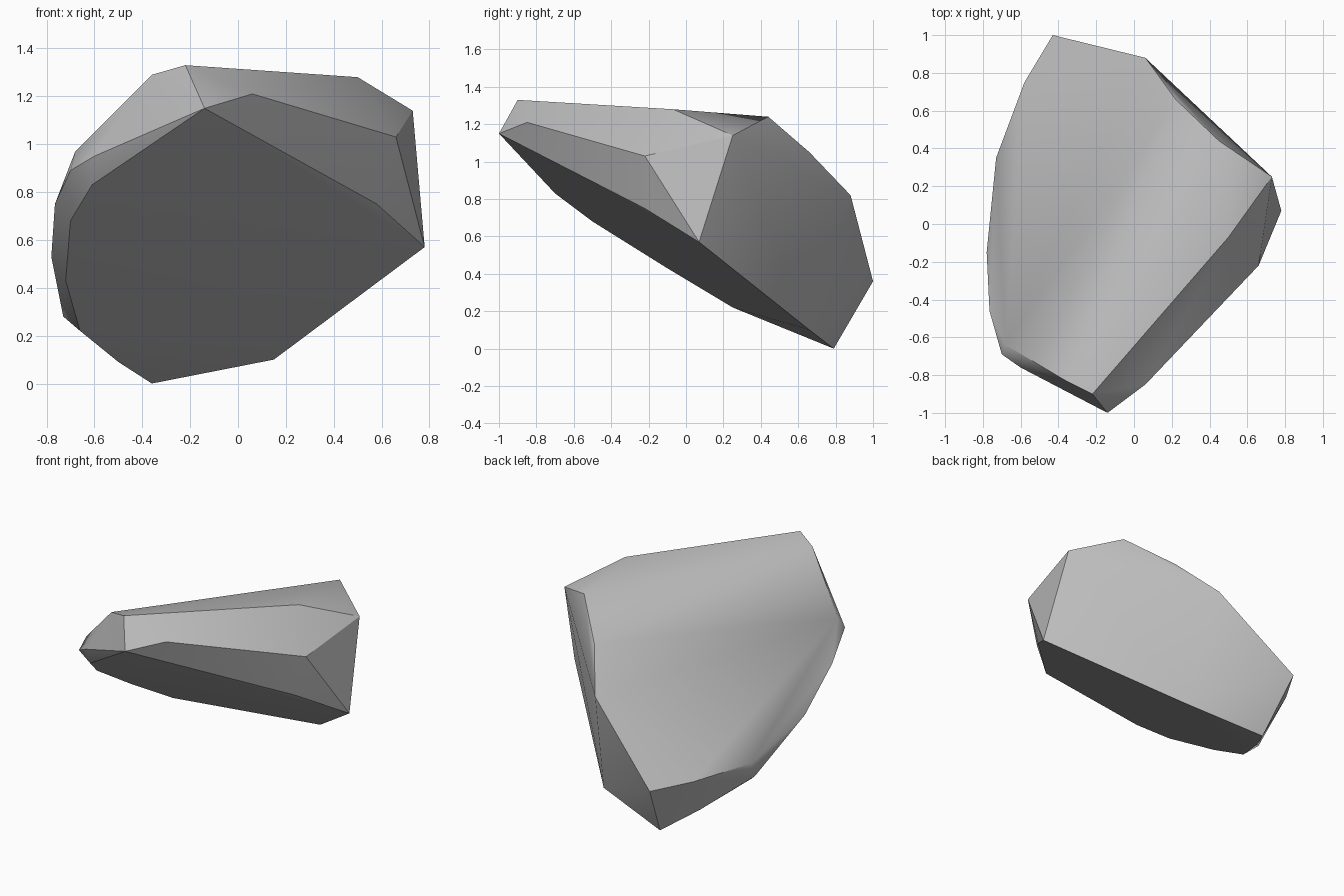
import bpy
import bmesh
import math

# Remove the default object
default_object = bpy.data.objects.get("Cube")
if default_object:
    bpy.data.objects.remove(default_object, do_unlink=True)


def make_material(name, colour):
    """One flat colour for viewport and render."""
    material = bpy.data.materials.new(name)
    material.use_nodes = True
    material.diffuse_color = colour
    shader = material.node_tree.nodes["Principled BSDF"]
    shader.inputs["Base Color"].default_value = colour
    shader.inputs["Roughness"].default_value = 0.9
    return material


def make_hull(name, outlines, material):
    """Wrap a convex stone skin around the corner points of its outlines."""
    bm = bmesh.new()
    for outline in outlines:
        for corner in outline:
            bm.verts.new(corner)
    result = bmesh.ops.convex_hull(bm, input=bm.verts[:])
    leftover = set(result["geom_interior"]) | set(result["geom_unused"])
    loose = [g for g in leftover if isinstance(g, bmesh.types.BMVert)]
    bmesh.ops.delete(bm, geom=loose, context="VERTS")
    bmesh.ops.recalc_face_normals(bm, faces=bm.faces[:])
    mesh = bpy.data.meshes.new(name)
    bm.to_mesh(mesh)
    bm.free()
    mesh.materials.append(material)
    stone = bpy.data.objects.new(name, mesh)
    bpy.context.collection.objects.link(stone)
    return stone


# Rim of the broad sloping top face
top_rim = [
    (-.22, -.9, 1.33), (.5, -.07, 1.28), (.45, .44, 1.24),
    (.22, .66, 1.05), (.06, .88, .82), (-.43, 1, .36),
    (-.58, .75, .37), (-.73, .35, .38), (-.68, -.64, .97),
    (-.36, -.83, 1.29),
]

# Widest points around the chamfered sides
side_ridge = [
    (.06, -.85, 1.21), (.66, -.22, 1.03), (.73, .25, 1.14),
    (-.78, -.15, .53), (-.765, -.46, .75), (-.7, -.69, .89),
    (-.6, -.76, .95),
]

# Rim of the flat underside that faces forward and down
underside_rim = [
    (-.14, -1, 1.15), (.58, -.22, .75), (.78, .07, .57),
    (.15, .66, .1), (-.36, .79, 0), (-.5, .57, .09),
    (-.73, .31, .28), (-.66, .25, .22), (-.72, -.1, .43),
    (-.7, -.5, .68), (-.61, -.7, .83),
]

# Build the stone and soften only its shallow creases
grey_stone = make_material("grey stone", (0.5, 0.5, 0.5, 1))
rock = make_hull("rock", [top_rim, side_ridge, underside_rim], grey_stone)
bpy.ops.object.select_all(action="DESELECT")
rock.select_set(True)
bpy.context.view_layer.objects.active = rock
bpy.ops.object.shade_smooth_by_angle(angle=math.radians(30))
